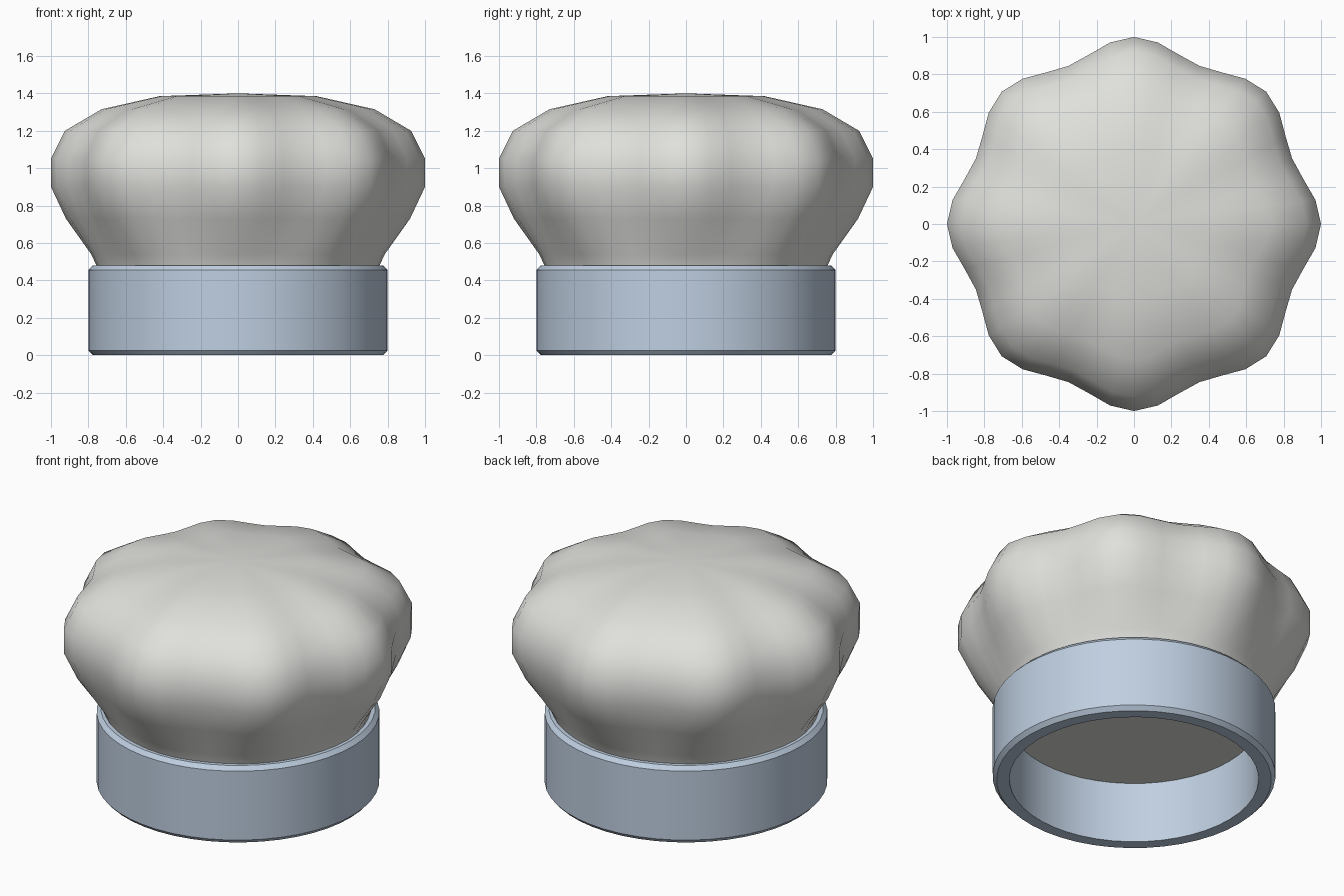
import bpy, bmesh, math

if "Cube" in bpy.data.objects:
    bpy.data.objects.remove(bpy.data.objects["Cube"])

SEGMENTS = 48
LOBES = 8


def material(name, color):
    mat = bpy.data.materials.new(name)
    mat.diffuse_color = (*color, 1.0)
    mat.use_nodes = True
    mat.node_tree.nodes["Principled BSDF"].inputs["Base Color"].default_value = mat.diffuse_color
    return mat


def lathe(name, profile, mat, closed=False, angle=30):
    """Spin (radius, height, lobe depth) rows; radius is measured at the lobe crests."""
    bm = bmesh.new()
    rings = []
    for radius, height, depth in profile:
        ring = []
        for i in range(SEGMENTS):
            t = 2 * math.pi * i / SEGMENTS
            r = radius - depth * (1 - math.cos(LOBES * t)) / 2
            ring.append(bm.verts.new((r * math.cos(t), r * math.sin(t), height)))
        rings.append(ring)
    pairs = list(zip(rings, rings[1:]))
    if closed:
        pairs.append((rings[-1], rings[0]))
    for a, b in pairs:
        for i in range(SEGMENTS):
            j = (i + 1) % SEGMENTS
            bm.faces.new((a[i], a[j], b[j], b[i]))
    if not closed:
        # Flat underside and a shallow crown fan
        bm.faces.new(rings[0][::-1])
        crown = bm.verts.new((0, 0, 1.40))
        top = rings[-1]
        for i in range(SEGMENTS):
            bm.faces.new((top[i], top[(i + 1) % SEGMENTS], crown))
    bmesh.ops.recalc_face_normals(bm, faces=bm.faces[:])
    mesh = bpy.data.meshes.new(name)
    bm.to_mesh(mesh)
    bm.free()
    mesh.materials.append(mat)
    obj = bpy.data.objects.new(name, mesh)
    bpy.context.collection.objects.link(obj)
    bpy.ops.object.select_all(action='DESELECT')
    obj.select_set(True)
    bpy.context.view_layer.objects.active = obj
    bpy.ops.object.shade_smooth_by_angle(angle=math.radians(angle))
    return obj


cloth = material("warm_white_cloth", (0.74, 0.75, 0.715))
band_blue = material("pale_blue_band", (0.52, 0.62, 0.75))

# Puffed cloth top: round at the band, lobed at its widest
lathe("puffed_top", [
    (0.72, 0.38, 0.0),
    (0.757, 0.48, 0.005),
    (0.785, 0.54, 0.015),
    (0.92, 0.73, 0.06),
    (1.00, 0.90, 0.085),
    (1.00, 1.05, 0.085),
    (0.925, 1.20, 0.08),
    (0.73, 1.315, 0.065),
    (0.42, 1.385, 0.035),
], cloth, angle=60)

# Hollow head band with chamfered outer rims
lathe("head_band", [
    (0.705, 0.0, 0),
    (0.777, 0.0, 0),
    (0.80, 0.025, 0),
    (0.80, 0.455, 0),
    (0.777, 0.48, 0),
    (0.705, 0.48, 0),
], band_blue, closed=True)
